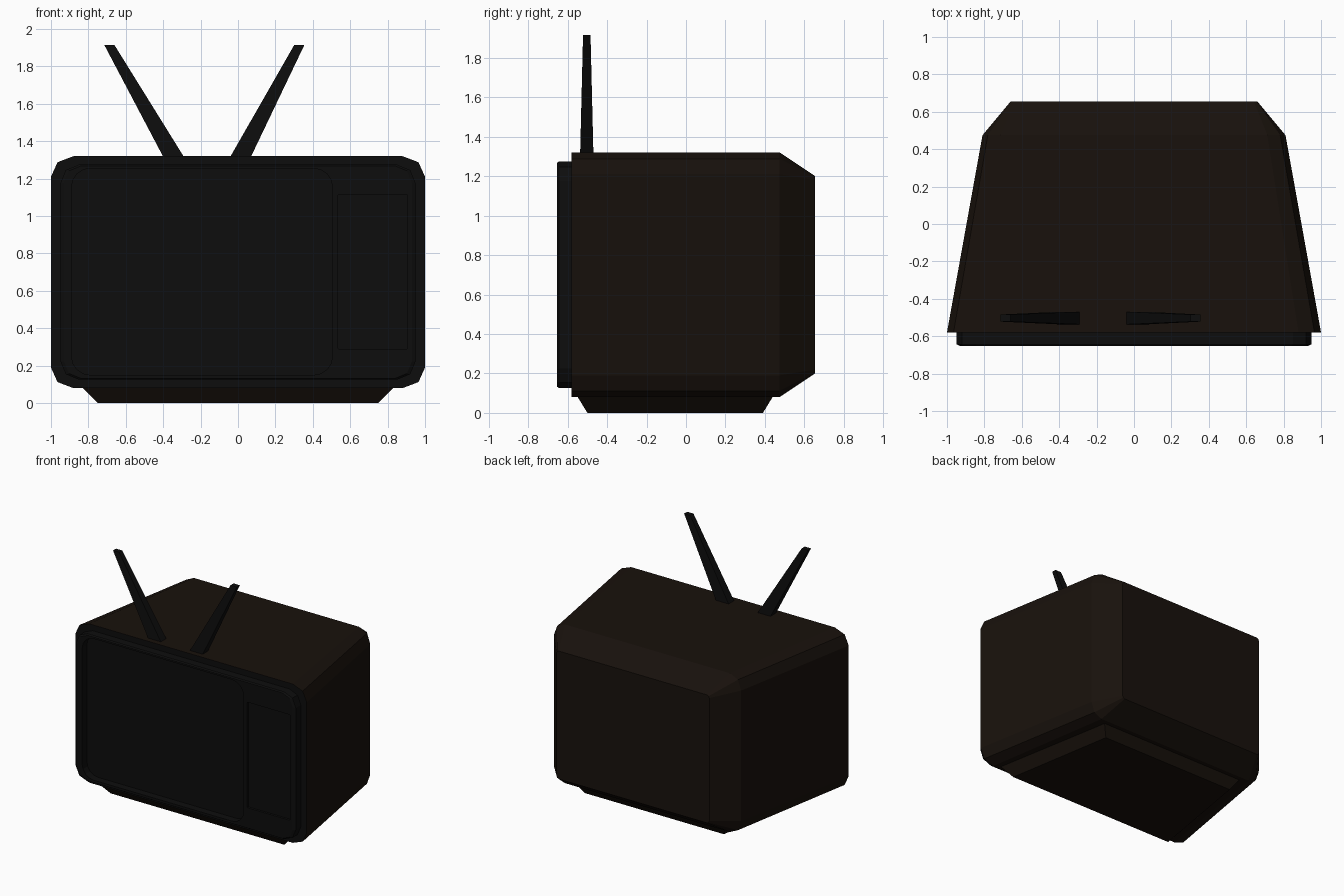
import bpy, bmesh, math

if "Cube" in bpy.data.objects:
    bpy.data.objects.remove(bpy.data.objects["Cube"])


def material(name, rgb):
    m = bpy.data.materials.new(name)
    m.diffuse_color = (*rgb, 1)
    m.use_nodes = True
    m.node_tree.nodes["Principled BSDF"].inputs["Base Color"].default_value = m.diffuse_color
    return m


BROWN = material("dark_brown", (0.009, 0.0055, 0.0035))
BLACK = material("black", (0.004, 0.004, 0.004))


def loft(name, rings, mats):
    """Skin a closed solid through rings of equal point count; first cap uses the last material."""
    bm = bmesh.new()
    vs = [[bm.verts.new(p) for p in r] for r in rings]
    n = len(rings[0])
    for a, b in zip(vs, vs[1:]):
        for i in range(n):
            bm.faces.new((a[i], a[(i + 1) % n], b[(i + 1) % n], b[i]))
    bm.faces.new(vs[0]).material_index = len(mats) - 1
    bm.faces.new(vs[-1])
    bmesh.ops.recalc_face_normals(bm, faces=bm.faces)
    me = bpy.data.meshes.new(name)
    bm.to_mesh(me)
    bm.free()
    ob = bpy.data.objects.new(name, me)
    bpy.context.collection.objects.link(ob)
    for m in mats:
        me.materials.append(m)
    return ob


def panel(y, x0, x1, z0, z1, rx, rz, seg=2):
    """Rounded rectangle in the xz plane at depth y."""
    pts = []
    for k, (x, z) in enumerate([(x1 - rx, z1 - rz), (x0 + rx, z1 - rz),
                                (x0 + rx, z0 + rz), (x1 - rx, z0 + rz)]):
        for s in range(seg + 1):
            a = (k + s / seg) * math.pi / 2
            pts.append((x + rx * math.cos(a), y, z + rz * math.sin(a)))
    return pts


def recess(target, name, rings):
    """Cut a lofted hollow into the target."""
    cutter = loft(name + "_cutter", rings, [BLACK])
    cutter.hide_render = True
    cutter.hide_viewport = True
    mod = target.modifiers.new(name, "BOOLEAN")
    mod.operation = "DIFFERENCE"
    mod.object = cutter


# Cabinet: tapers to the rear, then a chamfered back
loft("cabinet", [
    panel(-0.58, -1, 1, 0.08, 1.32, 0.12, 0.11),
    panel(0.475, -0.81, 0.81, 0.08, 1.32, 0.097, 0.11),
    panel(0.655, -0.66, 0.66, 0.2, 1.2, 0.02, 0.02)], [BROWN, BLACK])

# Front bezel with a small outer chamfer
bezel = loft("front_bezel", [
    panel(-0.57, -0.95, 0.95, 0.125, 1.275, 0.1, 0.1),
    panel(-0.643, -0.95, 0.95, 0.125, 1.275, 0.1, 0.1),
    panel(-0.653, -0.93, 0.93, 0.132, 1.268, 0.09, 0.09)], [BLACK])

# Deep screen opening and shallow control panel recess
recess(bezel, "screen_opening", [
    panel(-0.7, -0.89, 0.505, 0.15, 1.255, 0.1, 0.1, 4),
    panel(-0.595, -0.89, 0.505, 0.15, 1.255, 0.1, 0.1, 4)])
recess(bezel, "control_recess", [
    panel(-0.7, 0.535, 0.905, 0.29, 1.115, 0.004, 0.004),
    panel(-0.635, 0.535, 0.905, 0.29, 1.115, 0.004, 0.004)])

# Screen glass set inside the opening
loft("screen", [
    panel(-0.585, -0.885, 0.5, 0.155, 1.25, 0.1, 0.1, 4),
    panel(-0.6, -0.885, 0.5, 0.155, 1.25, 0.1, 0.1, 4)], [BLACK])


# Tapered plinth narrowing to the rear
def plinth(z, front, back, y0, y1):
    return [(-front, y0, z), (front, y0, z), (back, y1, z), (-back, y1, z)]


loft("plinth", [plinth(0, 0.75, 0.6, -0.5, 0.39),
                plinth(0.09, 0.84, 0.66, -0.555, 0.445)], [BROWN])


# Pair of square-section tapered antennas
def rect(x, z, rx, ry):
    return [(x + i * rx, -0.503 + j * ry, z) for i, j in ((-1, -1), (1, -1), (1, 1), (-1, 1))]


for name, foot, tip in (("left_antenna", -0.335, -0.688), ("right_antenna", 0.005, 0.328)):
    loft(name, [rect(foot, 1.3, 0.056, 0.034),
                rect(tip, 1.915, 0.027, 0.019)], [BLACK])
